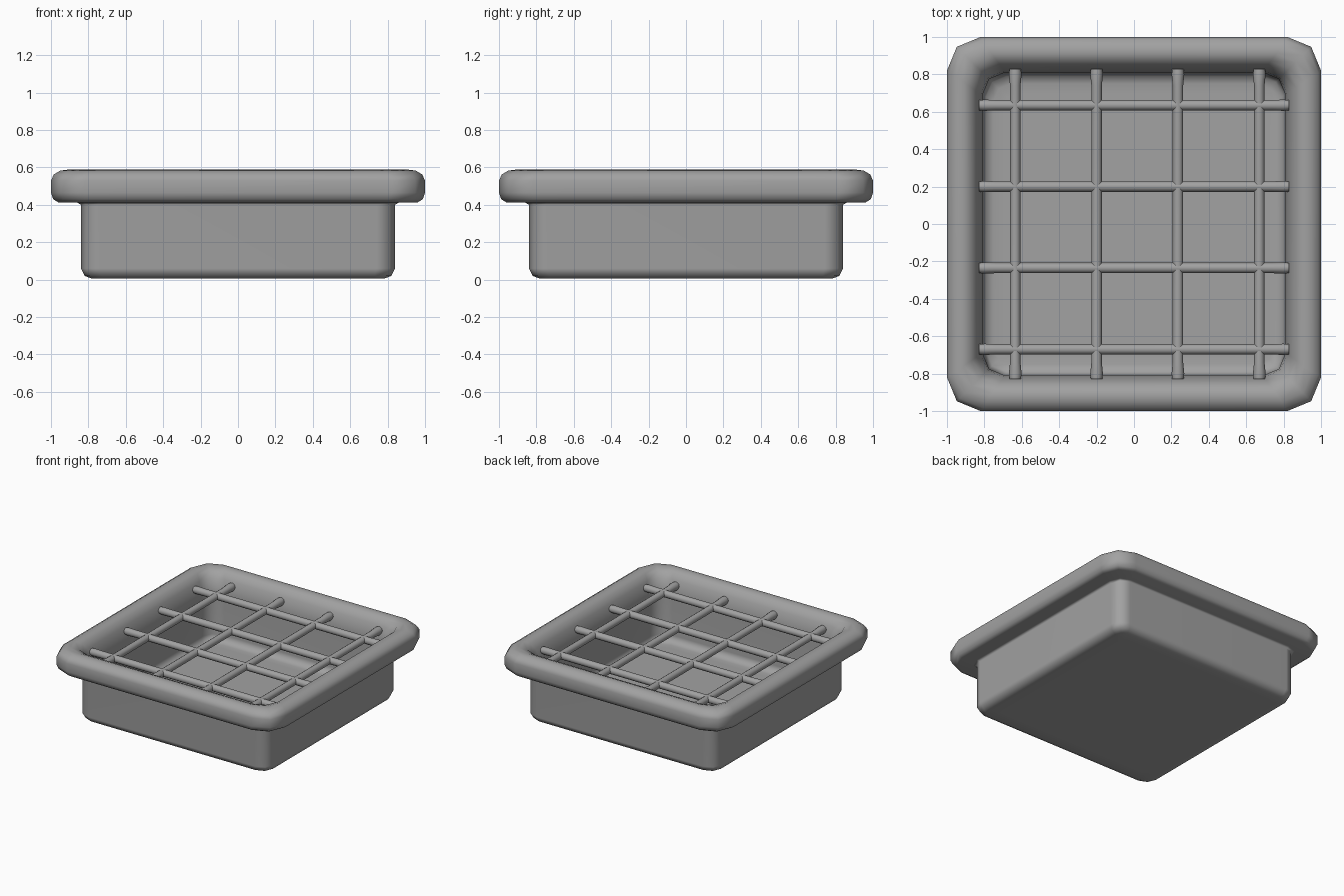
import bpy, bmesh
from math import sin, cos, pi

if "Cube" in bpy.data.objects:
    bpy.data.objects.remove(bpy.data.objects["Cube"])

# Dark grey finish shared by all parts
grey = bpy.data.materials.new("dark_grey")
grey.diffuse_color = (0.36, 0.36, 0.36, 1)
grey.use_nodes = True
grey.node_tree.nodes["Principled BSDF"].inputs["Base Color"].default_value = grey.diffuse_color


def ring_points(half, radius, z, seg=2):
    """Rounded square outline, counter-clockwise."""
    pts = []
    c = half - radius
    for k, (sx, sy) in enumerate([(1, 1), (-1, 1), (-1, -1), (1, -1)]):
        for i in range(seg + 1):
            a = (k + i / seg) * pi / 2
            pts.append((sx * c + radius * cos(a), sy * c + radius * sin(a), z))
    return pts


def add_mesh(name, bm):
    bmesh.ops.recalc_face_normals(bm, faces=bm.faces)
    mesh = bpy.data.meshes.new(name)
    bm.to_mesh(mesh)
    bm.free()
    mesh.materials.append(grey)
    obj = bpy.data.objects.new(name, mesh)
    bpy.context.collection.objects.link(obj)
    bpy.ops.object.select_all(action='DESELECT')
    bpy.context.view_layer.objects.active = obj
    obj.select_set(True)
    bpy.ops.object.shade_smooth_by_angle(angle=pi / 3)
    return obj


def loft(name, outlines):
    """Closed smooth shell through a stack of matching outlines."""
    bm = bmesh.new()
    rings = [[bm.verts.new(p) for p in line] for line in outlines]
    n = len(rings[0])
    for a, b in zip(rings, rings[1:]):
        for i in range(n):
            j = (i + 1) % n
            bm.faces.new((a[i], a[j], b[j], b[i]))
    bm.faces.new(rings[0][::-1])
    bm.faces.new(rings[-1])
    return add_mesh(name, bm)


def bar(name, axis, offset, z, flare):
    """Round bar along x or y, swelling to the flare radius where it meets the rim."""
    half = [(-0.83, flare * 0.9), (-0.80, flare), (-0.74, 0.028)]
    stations = half + [(-t, r) for t, r in reversed(half)]
    outlines = []
    for t, r in stations:
        line = []
        for i in range(10):
            a = 2 * pi * i / 10
            u, w = offset + r * cos(a), z + r * sin(a)
            line.append((t, u, w) if axis == 'x' else (u, t, w))
        outlines.append(line)
    return loft(name, outlines)


# Tray: outer wall, rolled rim, inner wall and floor in one shell
# (half width, corner radius, height)
profile = [
    (0.70, 0.04, 0.005), (0.78, 0.06, 0.005), (0.82, 0.09, 0.02),
    (0.84, 0.10, 0.06), (0.84, 0.10, 0.40), (0.86, 0.11, 0.413),
    (0.96, 0.16, 0.413), (0.988, 0.18, 0.43), (1.0, 0.18, 0.465),
    (1.0, 0.18, 0.53), (0.985, 0.18, 0.562), (0.95, 0.16, 0.583),
    (0.91, 0.15, 0.588), (0.87, 0.14, 0.572), (0.84, 0.13, 0.53),
    (0.82, 0.13, 0.47), (0.81, 0.12, 0.41),
    (0.81, 0.12, 0.10), (0.79, 0.11, 0.06), (0.75, 0.09, 0.05),
    (0.70, 0.06, 0.05),
]
tray = loft("tray", [ring_points(*row) for row in profile])
# Keep the large walls and floor evenly shaded
weighted = tray.modifiers.new("even_shading", 'WEIGHTED_NORMAL')
weighted.keep_sharp = True

# Grid of crossing bars set inside the rim
for i in range(4):
    bar(f"cross_bar_{i + 1}", 'x', -0.67 + 0.435 * i, 0.495, 0.030)
    bar(f"long_bar_{i + 1}", 'y', -0.635 + 0.435 * i, 0.495, 0.034)
